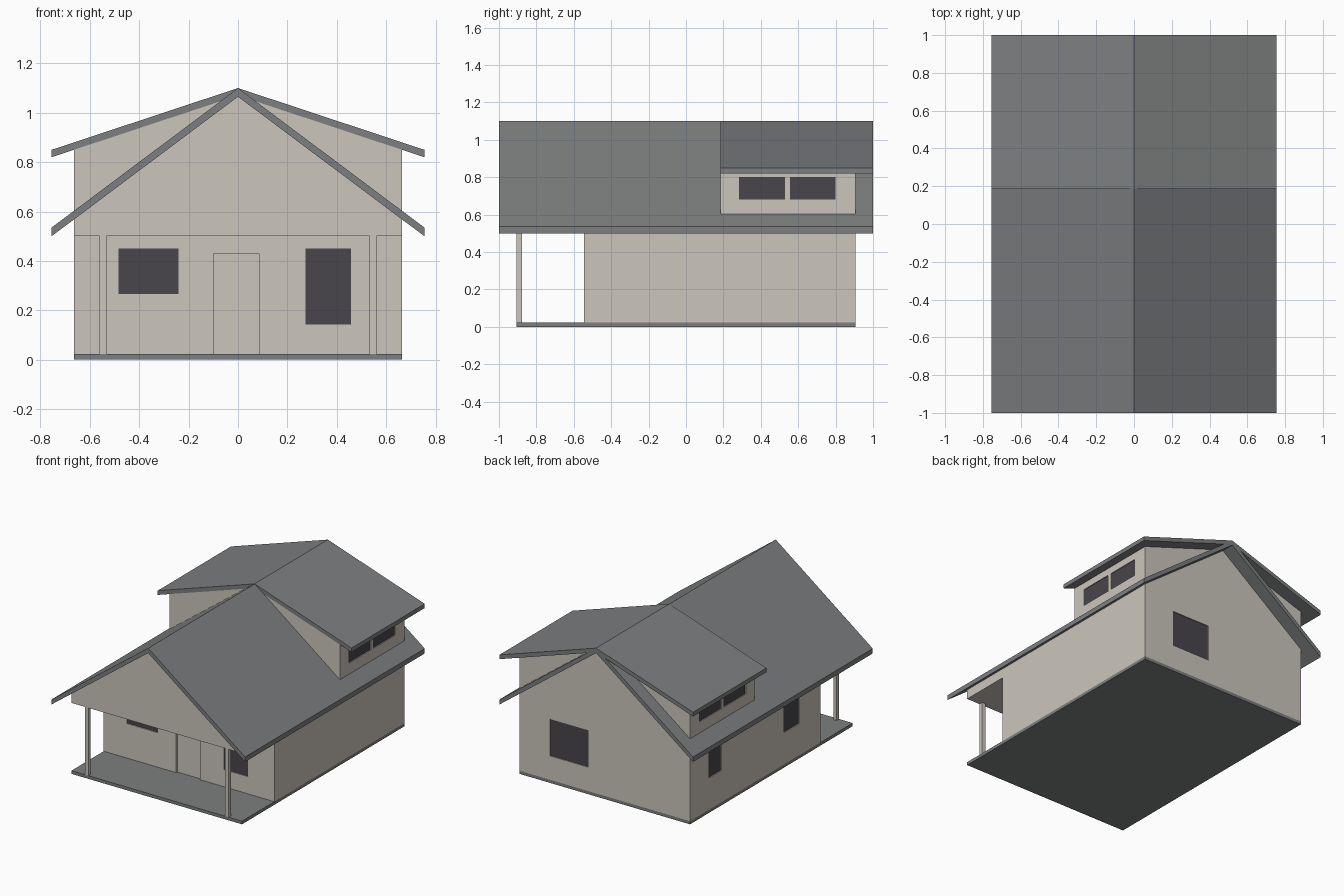
import bpy, bmesh

if "Cube" in bpy.data.objects:
    bpy.data.objects.remove(bpy.data.objects["Cube"])


def material(name, rgb):
    m = bpy.data.materials.new(name)
    m.diffuse_color = (*rgb, 1)
    m.use_nodes = True
    m.node_tree.nodes["Principled BSDF"].inputs["Base Color"].default_value = m.diffuse_color
    return m


WALL = material("warm plaster", (0.60, 0.56, 0.50))
ROOF = material("roof grey", (0.205, 0.212, 0.215))
GLASS = material("dark glass", (0.065, 0.060, 0.072))


def prism(name, profile, y0, y1, mat):
    """Extrude an x-z profile along y."""
    bm = bmesh.new()
    face = bm.faces.new([bm.verts.new((x, y0, z)) for x, z in profile])
    ext = bmesh.ops.extrude_face_region(bm, geom=[face])
    verts = [g for g in ext["geom"] if isinstance(g, bmesh.types.BMVert)]
    bmesh.ops.translate(bm, verts=verts, vec=(0, y1 - y0, 0))
    bmesh.ops.recalc_face_normals(bm, faces=bm.faces)
    me = bpy.data.meshes.new(name)
    bm.to_mesh(me)
    bm.free()
    me.materials.append(mat)
    ob = bpy.data.objects.new(name, me)
    bpy.context.collection.objects.link(ob)
    return ob


def box(name, x0, x1, y0, y1, z0, z1, mat):
    return prism(name, [(x0, z0), (x1, z0), (x1, z1), (x0, z1)], y0, y1, mat)


HX, FRONT, BACK, PORCH = 0.665, -0.905, 0.905, -0.545   # wall planes
EAVE, RIDGE, DORMER = 0.755, 1.10, 0.185
CEIL, FLOOR = 0.50, 0.022


def roof(name, eave_top, thick, y0):
    """Gabled roof shell; returns the underside height at the wall."""
    prism(name, [(-EAVE, eave_top), (0, RIDGE), (EAVE, eave_top),
                 (EAVE, eave_top - thick), (0, RIDGE - thick),
                 (-EAVE, eave_top - thick)], y0, 1.0, ROOF)
    return RIDGE - thick - (RIDGE - eave_top) * HX / EAVE


def gable(name, side_z, apex_z, y0, y1):
    return prism(name, [(-HX, CEIL), (HX, CEIL), (HX, side_z), (0, apex_z),
                        (-HX, side_z)], y0, y1, WALL)


# Roofs
main_z = roof("main_roof", 0.535, 0.035, -1.0)
dormer_z = roof("dormer_roof", 0.85, 0.03, DORMER)

# Floor slab, lower walls, attic over the porch, dormer storey
box("floor_slab", -HX, HX, FRONT, BACK, 0, FLOOR, ROOF)
lower = box("lower_walls", -HX, HX, PORCH, BACK, FLOOR, CEIL, WALL)
gable("attic_walls", main_z, RIDGE - 0.035, FRONT, DORMER)
dormer = gable("dormer_walls", dormer_z, RIDGE - 0.03, DORMER, BACK)

# Porch posts
for side, s in (("left", -1), ("right", 1)):
    a, b = sorted((s * 0.533, s * 0.56))
    box(f"porch_post_{side}", a, b, FRONT, FRONT + 0.027, FLOOR, CEIL, WALL)

# Recessed openings: name, wall, axis across the wall, outward sign,
# wall plane, start, end, bottom, top, has glass
openings = [
    ("door", lower, "y", -1, PORCH, -0.10, 0.085, FLOOR - 0.01, 0.43, False),
    ("front_window_left", lower, "y", -1, PORCH, -0.483, -0.24, 0.265, 0.45, True),
    ("front_window_right", lower, "y", -1, PORCH, 0.273, 0.458, 0.143, 0.45, True),
    ("back_window", lower, "y", 1, BACK, 0.125, 0.425, 0.19, 0.45, True),
    ("side_window_back", lower, "x", -1, -HX, 0.555, 0.695, 0.245, 0.45, True),
    ("side_window_front", lower, "x", -1, -HX, -0.31, -0.14, 0.245, 0.45, True),
]
for side, s in (("left", -1), ("right", 1)):
    for n, (a, b) in enumerate(((0.283, 0.528), (0.556, 0.80)), 1):
        openings.append((f"dormer_window_{side}_{n}", dormer, "x", s, s * HX,
                         a, b, 0.68, 0.80, True))


def slab(name, axis, a, b, p, q, z0, z1, mat):
    p, q = sorted((p, q))
    if axis == "y":
        return box(name, a, b, p, q, z0, z1, mat)
    return box(name, p, q, a, b, z0, z1, mat)


DEPTH, PANE = 0.012, 0.006
for name, wall, axis, s, plane, a, b, z0, z1, glass in openings:
    cutter = slab("cutter", axis, a, b, plane - s * DEPTH, plane + s * 0.02, z0, z1, WALL)
    mod = wall.modifiers.new("recess", "BOOLEAN")
    mod.operation, mod.object, mod.solver = "DIFFERENCE", cutter, "EXACT"
    bpy.context.view_layer.objects.active = wall
    bpy.ops.object.modifier_apply(modifier=mod.name)
    bpy.data.objects.remove(cutter)
    if glass:
        slab(name, axis, a, b, plane - s * DEPTH, plane - s * (DEPTH - PANE), z0, z1, GLASS)
